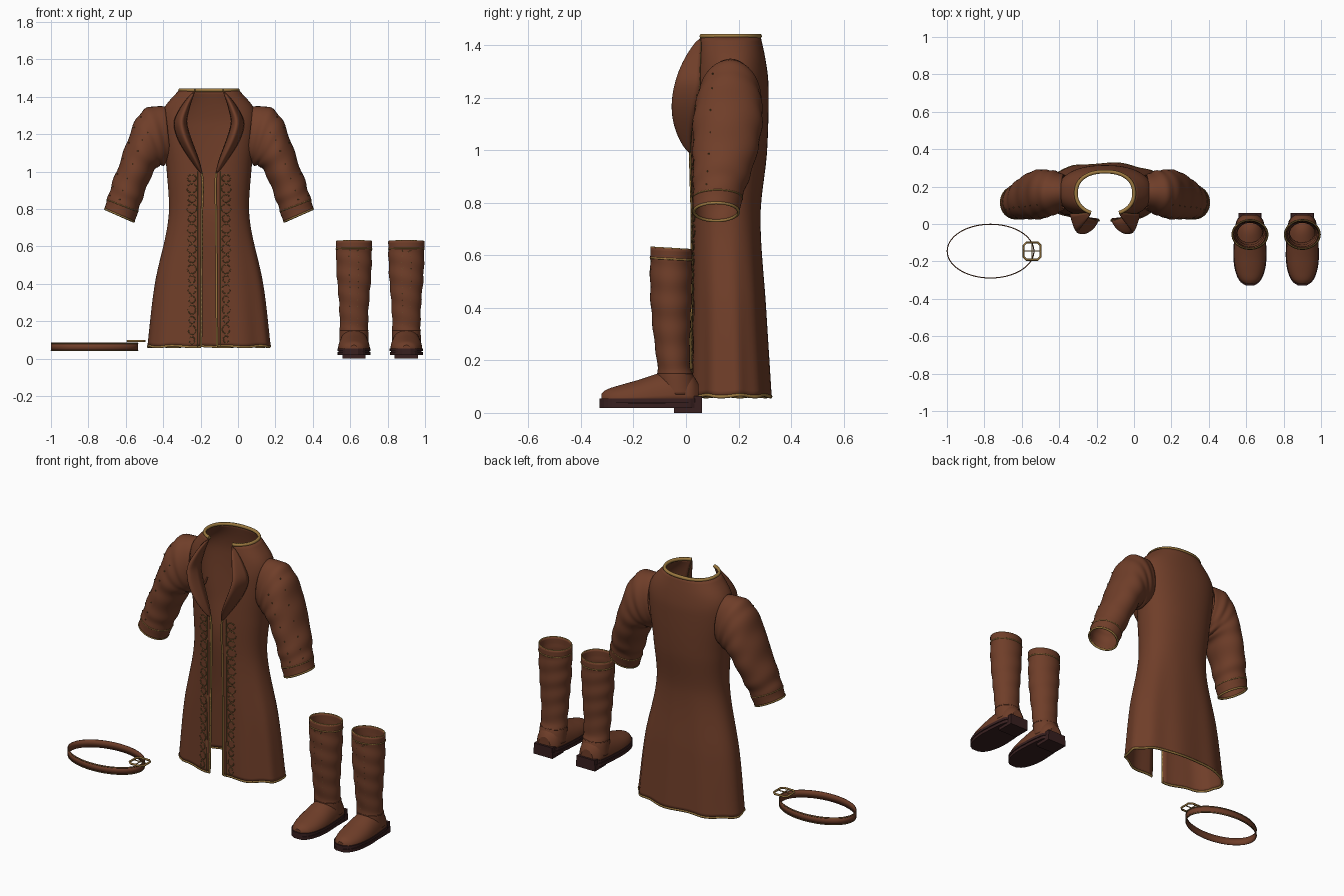
import bpy, bmesh
from math import sin, cos, pi, asin, hypot
from mathutils import Vector

if "Cube" in bpy.data.objects:
    bpy.data.objects.remove(bpy.data.objects["Cube"])


def material(name, color):
    m = bpy.data.materials.new(name)
    m.use_nodes = True
    m.diffuse_color = (*color, 1)
    m.node_tree.nodes["Principled BSDF"].inputs["Base Color"].default_value = (*color, 1)
    return m


LEATHER = material("brown leather", (0.16, 0.048, 0.022))
SOLE = material("dark sole", (0.04, 0.014, 0.014))
GOLD = material("gold trim", (0.33, 0.19, 0.05))
THREAD = material("olive thread", (0.16, 0.10, 0.03))


def link(name, data, mat):
    data.materials.append(mat)
    ob = bpy.data.objects.new(name, data)
    bpy.context.collection.objects.link(ob)
    return ob


def loft(name, rings, mat, closed=True, caps=False, thick=0.0, smooth=True):
    """Skin a list of point rings."""
    bm = bmesh.new()
    rows = [[bm.verts.new(p) for p in r] for r in rings]
    n = len(rows[0])
    for a, b in zip(rows, rows[1:]):
        for i in range(n if closed else n - 1):
            j = (i + 1) % n
            bm.faces.new((a[i], a[j], b[j], b[i])).smooth = smooth
    if caps:
        bm.faces.new(rows[0])
        bm.faces.new(rows[-1])
    bmesh.ops.recalc_face_normals(bm, faces=bm.faces)
    me = bpy.data.meshes.new(name)
    bm.to_mesh(me)
    bm.free()
    ob = link(name, me, mat)
    if thick:
        mod = ob.modifiers.new("thickness", "SOLIDIFY")
        mod.thickness, mod.offset = thick, 0
    return ob


def tubes(name, paths, radius, mat, closed=False):
    """Thin round cords along point paths."""
    cu = bpy.data.curves.new(name, "CURVE")
    cu.dimensions = "3D"
    cu.bevel_depth, cu.bevel_resolution, cu.use_fill_caps = radius, 1, True
    for path in paths:
        sp = cu.splines.new("POLY")
        sp.points.add(len(path) - 1)
        for p, co in zip(sp.points, path):
            p.co = (*co, 1)
        sp.use_cyclic_u = closed
    return link(name, cu, mat)


def key(keys, t):
    """Smooth interpolation of table rows by their first column."""
    n = len(keys)
    t = min(max(t, keys[0][0]), keys[-1][0])
    i = max(k for k in range(n - 1) if keys[k][0] <= t)
    h = keys[i + 1][0] - keys[i][0]
    f = (t - keys[i][0]) / h

    def slope(k, c):
        a, b = keys[max(k - 1, 0)], keys[min(k + 1, n - 1)]
        return (b[c] - a[c]) / (b[0] - a[0]) * h
    return [(2*f**3 - 3*f*f + 1) * keys[i][c] + (f**3 - 2*f*f + f) * slope(i, c)
            + (3*f*f - 2*f**3) * keys[i + 1][c] + (f**3 - f*f) * slope(i + 1, c)
            for c in range(1, len(keys[0]))]


def steps(a, b, n):
    return [a + (b - a) * i / n for i in range(n + 1)]


# Coat body: height, half width, front y, back y, half opening
CX, P, HEM, TOP = -0.155, 0.88, 0.065, 1.435
BODY = [(0.06, .325, .02, .32, .042), (.4, .285, .025, .30, .04), (.75, .213, .025, .28, .038),
        (1.0, .222, .02, .305, .04), (1.25, .25, .03, .31, .118), (1.34, .235, .042, .30, .105),
        (1.435, .155, .05, .28, .075)]


def body_point(z, t):
    a, yf, yb, g = key(BODY, z)
    s, c = sin(t), -cos(t)
    low = max(0, 1 - z / 0.75)
    a *= 1 + 0.012 * low * cos(11 * t)
    x = a * abs(s) ** P * (1 if s > 0 else -1)
    y = (yf + yb) / 2 + (yb - yf) / 2 * abs(c) ** P * (1 if c > 0 else -1)
    return Vector((CX + x, y + 0.005 * low * sin(9 * t), z + 0.005 * low**4 * sin(8 * t)))


def front_angle(z, h):
    return asin((h / key(BODY, z)[0]) ** (1 / P))


def front_point(side, z, h, lift=0.0):
    p = body_point(z, side * front_angle(z, h))
    return p - Vector((0, lift, 0))


def edge(z):
    return key(BODY, z)[3]


rings = []
for z in steps(HEM, TOP, 64):
    t0 = front_angle(z, edge(z))
    rings.append([body_point(z, t) for t in steps(t0, 2 * pi - t0, 72)])
loft("coat_body", rings, LEATHER, closed=False, thick=0.008)
tubes("coat_hem_trim", [rings[0]], 0.007, GOLD)
tubes("collar_trim", [rings[-1]], 0.010, GOLD)

# Sleeve: position, outer u/z, inner u/z, y range
SLEEVE = [(0, .235, 1.345, .205, 1.06, .08, .26), (1, .31, 1.343, .225, 1.05, .055, .28),
          (2, .37, 1.305, .25, 1.035, .042, .285), (3, .42, 1.20, .275, 1.03, .03, .288),
          (4, .465, 1.07, .31, .98, .03, .275), (5, .51, .95, .35, .88, .03, .245),
          (6, .535, .87, .375, .81, .03, .217), (7, .556, .80, .402, .732, .03, .20)]


def sleeve_point(side, v, t, grow=0.0):
    ou, oz, iu, iz, y0, y1 = key(SLEEVE, v)
    k = cos(t) * (1 + grow + 0.035 * sin(v * 5.2 + cos(t)) * min(v / 2, 1) * min(1, (7 - v)))
    q = sin(t) * (1 + grow + 0.02 * sin(v * 6 + 1) * min(1, 7 - v))
    return Vector((CX + side * ((ou + iu) / 2 + (ou - iu) / 2 * k),
                   (y0 + y1) / 2 - (y1 - y0) / 2 * q, (oz + iz) / 2 + (oz - iz) / 2 * k))


ANGLES = [2 * pi * i / 40 for i in range(40)]
for side, tag in ((1, "left"), (-1, "right")):
    loft(tag + "_sleeve", [[sleeve_point(side, v, t) for t in ANGLES] for v in steps(0, 7, 56)],
         LEATHER, thick=0.007)
    tubes(tag + "_cuff_trim", [[sleeve_point(side, 7, t) for t in ANGLES]], 0.006, GOLD, True)
    tubes(tag + "_cuff_stitch", [[sleeve_point(side, 6.3, t, 0.03) for t in ANGLES]], 0.003, GOLD, True)
    # Small studs in two rows along the sleeve
    studs = []
    for v in steps(2, 6, 6):
        for t in (0.5, 1.3):
            p = sleeve_point(side, v, t, 0.04)
            studs.append([p, p + Vector((0, 0, 0.006))])
    tubes(tag + "_sleeve_studs", studs, 0.003, THREAD)

    # Rolled lapel
    rows = []
    for u in steps(0, 1, 28):
        z = 0.99 + 0.435 * u
        arch = sin(pi * u) ** 0.75
        row = []
        for s in steps(0, 1, 12):
            p = front_point(side, z, edge(z) + 0.07 * arch * s)
            roll = 0.085 * arch * sin(pi * s ** 0.85) + 0.012 * s * arch + 0.004
            row.append(p - Vector((0, roll, 0)))
        rows.append(row)
    loft(tag + "_lapel", rows, LEATHER, closed=False, thick=0.006)
    tubes(tag + "_lapel_trim", [[r[0] for r in rows], [r[-1] for r in rows]], 0.003, THREAD)

    # Front edge piping and embroidered scrolls
    zs = steps(HEM, 1.0, 40)
    tubes(tag + "_front_piping", [[front_point(side, z, edge(z), 0.003) for z in zs]], 0.006, GOLD)
    paths = [[front_point(side, z, h, 0.005) for z in zs] for h in (0.062, )]
    for i in range(17):
        zc = 0.10 + i * 0.054
        r = 0.024 if i % 2 else 0.019
        paths.append([front_point(side, zc + r * sin(t), 0.092 + (0.8 * r + 0.0005 * i) * cos(t), 0.005)
                      for t in steps(0.6, 2 * pi, 12)])
    tubes(tag + "_front_embroidery", paths, 0.0025, THREAD)

# Boots
SHAFT = [(.07, .074, -.10, .04), (.13, .073, -.105, .028), (.18, .071, -.105, .012), (.3, .076, -.12, .012),
         (.45, .088, -.132, .018), (.63, .093, -.132, .02)]
FOOT = [(-.322, .022, .072), (-.305, .05, .088), (-.25, .075, .106), (-.18, .085, .126), (-.1, .083, .152),
        (-.03, .077, .165), (.025, .066, .145), (.048, .04, .11)]


def shaft_point(bx, z, t, grow=0.0):
    hw, y0, y1 = key(SHAFT, z)
    f = 1 + grow + 0.022 * sin(z * 62 + 1.5 * sin(t)) * (z < 0.58) * (z > 0.15)
    y = (y0 + y1) / 2 - (y1 - y0) / 2 * f * cos(t)
    return Vector((bx + hw * f * sin(t), y, z - 0.06 * (y + 0.13) * max(0, z - 0.3) / 0.33))


def box(name, x, y0, y1, hw, z0, z1, mat):
    ring = [(-hw, y0), (hw, y0), (hw, y1), (-hw, y1)]
    return loft(name, [[(x + a, b, z) for a, b in ring] for z in (z0, z1)], mat, caps=True, smooth=False)


for bx, tag in ((0.90, "left"), (0.62, "right")):
    loft(tag + "_boot_shaft", [[shaft_point(bx, z, t) for t in ANGLES] for z in steps(.07, .63, 50)],
         LEATHER, thick=0.008)
    tubes(tag + "_boot_top_trim", [[shaft_point(bx, .63, t) for t in ANGLES],
                                   [shaft_point(bx, .59, t, 0.03) for t in ANGLES]], 0.004, GOLD, True)
    rows = []
    for y in steps(FOOT[0][0], FOOT[-1][0], 28):
        hw, zt = key(FOOT, y)
        rows.append([(bx + hw * cos(t), y, .045 + (zt - .045) * sin(t) ** 0.85 if 0 < t < 3.1 else .045)
                     for t in steps(0, pi, 20)])
    loft(tag + "_boot_foot", rows, LEATHER, caps=True)

    # Layered sole following the foot outline
    for part, z0, z1, grow in (("welt", .04, .055, 1.04), ("outsole", .018, .036, 1.03), ("midsole", .036, .04, .96)):
        ys = steps(-.324, .047, 24)
        half = [(key(FOOT, y)[0] * grow, y * 1.015) for y in ys]
        outline = half + [(-x, y) for x, y in reversed(half)]
        loft(f"{tag}_boot_{part}", [[(bx + x, y, z) for x, y in outline] for z in (z0, z1)], SOLE,
             caps=True, smooth=False)
    box(tag + "_boot_heel", bx, -.045, .06, .062, 0, .035, SOLE)
    box(tag + "_boot_heel_guard", bx, .005, .06, .06, .03, .064, SOLE)

    # Laced stitching up the front of the shaft
    zs = steps(.17, .6, 36)
    lines = [[shaft_point(bx, z, a, 0.02) for z in zs] for a in (-.28, .28)]
    for s in (-1, 1):
        lines.append([shaft_point(bx, z, s * 0.28 * (-1) ** i, 0.04) for i, z in enumerate(steps(.18, .58, 12))])
    tubes(tag + "_boot_stitching", lines, 0.0022, THREAD)
    ankle = [shaft_point(bx, .15, t, 0.04) for t in ANGLES]
    tubes(tag + "_boot_ankle_seam", [ankle], 0.003, LEATHER, True)

# Belt band with thin edging and a flat open buckle
def oval(z, grow=0.0):
    return [(-.767 + (.231 + grow) * cos(t), -.145 + (.143 + grow) * sin(t), z) for t in steps(0, 2 * pi, 72)[:-1]]


loft("belt_band", [oval(z) for z in (.04, .085)], LEATHER, thick=0.004)
tubes("belt_edging", [oval(z, 0.001) for z in (.044, .081)], 0.0025, THREAD, True)
bc, bh, cut = (-.545, -.145), 0.046, 0.016
frame = []
for sx, sy in ((1, 1), (-1, 1), (-1, -1), (1, -1)):
    pair = [(sx * bh, sy * (bh - cut)), (sx * (bh - cut), sy * bh)]
    frame += pair if sx * sy > 0 else pair[::-1]
tubes("buckle_frame", [[(bc[0] + x, bc[1] + y, .094) for x, y in frame]], 0.006, GOLD, True)
tubes("buckle_bar_and_prong", [[(bc[0], bc[1] - bh, .094), (bc[0], bc[1] + bh, .094)],
                               [(bc[0] - bh, bc[1], .096), (bc[0] + bh, bc[1], .096)]], 0.003, GOLD)
